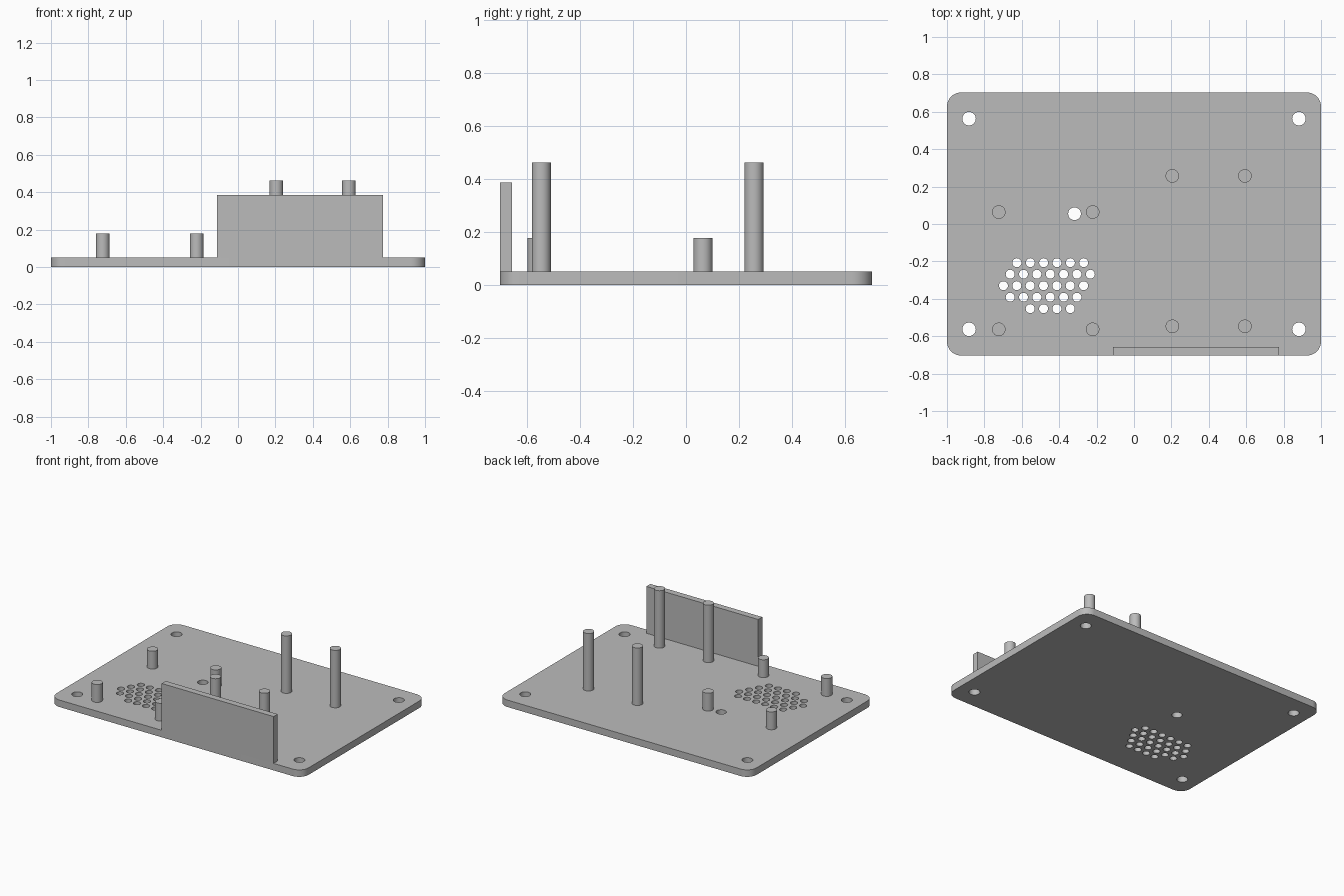
import bpy, bmesh, math
from mathutils import Matrix

cube = bpy.data.objects.get("Cube")
if cube:
    bpy.data.objects.remove(cube, do_unlink=True)

THICK = 0.05
HALF_DEPTH = 0.703

grey = bpy.data.materials.new("plain_grey")
grey.use_nodes = True
COLOUR = (0.5, 0.5, 0.5, 1)
grey.diffuse_color = COLOUR
grey.node_tree.nodes["Principled BSDF"].inputs["Base Color"].default_value = COLOUR


def finish(name, bm):
    mesh = bpy.data.meshes.new(name)
    bm.to_mesh(mesh)
    bm.free()
    mesh.materials.append(grey)
    obj = bpy.data.objects.new(name, mesh)
    bpy.context.collection.objects.link(obj)
    return obj


def cylinder(bm, x, y, radius, bottom, top, sides=32):
    bmesh.ops.create_cone(bm, cap_ends=True, segments=sides, radius1=radius, radius2=radius,
                          depth=top - bottom, matrix=Matrix.Translation((x, y, (bottom + top) / 2)))


def box(bm, x0, x1, y0, y1, z0, z1):
    centre = Matrix.Translation(((x0 + x1) / 2, (y0 + y1) / 2, (z0 + z1) / 2))
    size = Matrix.Diagonal((x1 - x0, y1 - y0, z1 - z0, 1))
    bmesh.ops.create_cube(bm, size=1, matrix=centre @ size)


def smooth(obj):
    bpy.ops.object.select_all(action='DESELECT')
    bpy.context.view_layer.objects.active = obj
    obj.select_set(True)
    bpy.ops.object.shade_smooth_by_angle(angle=math.radians(35))


# Base plate with rounded corners
bm = bmesh.new()
box(bm, -1, 1, -HALF_DEPTH, HALF_DEPTH, 0, THICK)
corners = [e for e in bm.edges if abs(e.verts[0].co.z - e.verts[1].co.z) > 0.01]
bmesh.ops.bevel(bm, geom=corners, offset=0.075, segments=10, profile=0.5, affect='EDGES')
plate = finish("base_plate", bm)

# Screw holes, cable hole and speaker grille, cut through the plate
bm = bmesh.new()
for x in (-0.882, 0.882):
    for y in (-0.563, 0.563):
        cylinder(bm, x, y, 0.036, -0.1, 0.2)
cylinder(bm, -0.318, 0.055, 0.034, -0.1, 0.2)
grille_rows = [(-0.626, 6), (-0.662, 7), (-0.698, 7), (-0.662, 6), (-0.555, 4)]
for row, (start, count) in enumerate(grille_rows):
    for i in range(count):
        cylinder(bm, start + i * 0.0714, -0.207 - row * 0.0615, 0.024, -0.1, 0.2, 24)
cutter = finish("hole_cutter", bm)
cutter.hide_render = True

cut = plate.modifiers.new("holes", 'BOOLEAN')
cut.operation = 'DIFFERENCE'
cut.solver = 'EXACT'
cut.object = cutter
bpy.context.view_layer.objects.active = plate
plate.select_set(True)
bpy.ops.object.modifier_apply(modifier=cut.name)
bpy.data.objects.remove(cutter, do_unlink=True)
smooth(plate)

# Upright panel, flush with the front edge
bm = bmesh.new()
box(bm, -0.113, 0.775, -HALF_DEPTH, -0.657, THICK, 0.386)
finish("front_panel", bm)

# Two groups of four standoffs
groups = [("short_standoff", (-0.723, -0.221), (-0.563, 0.064), 0.178),
          ("tall_standoff", (0.205, 0.593), (-0.547, 0.257), 0.462)]
for name, xs, ys, top in groups:
    for x in xs:
        for y in ys:
            bm = bmesh.new()
            cylinder(bm, x, y, 0.036, THICK, top)
            side = "left" if x == xs[1] else "right"
            end = "back" if y == ys[1] else "front"
            smooth(finish(f"{name}_{end}_{side}", bm))
